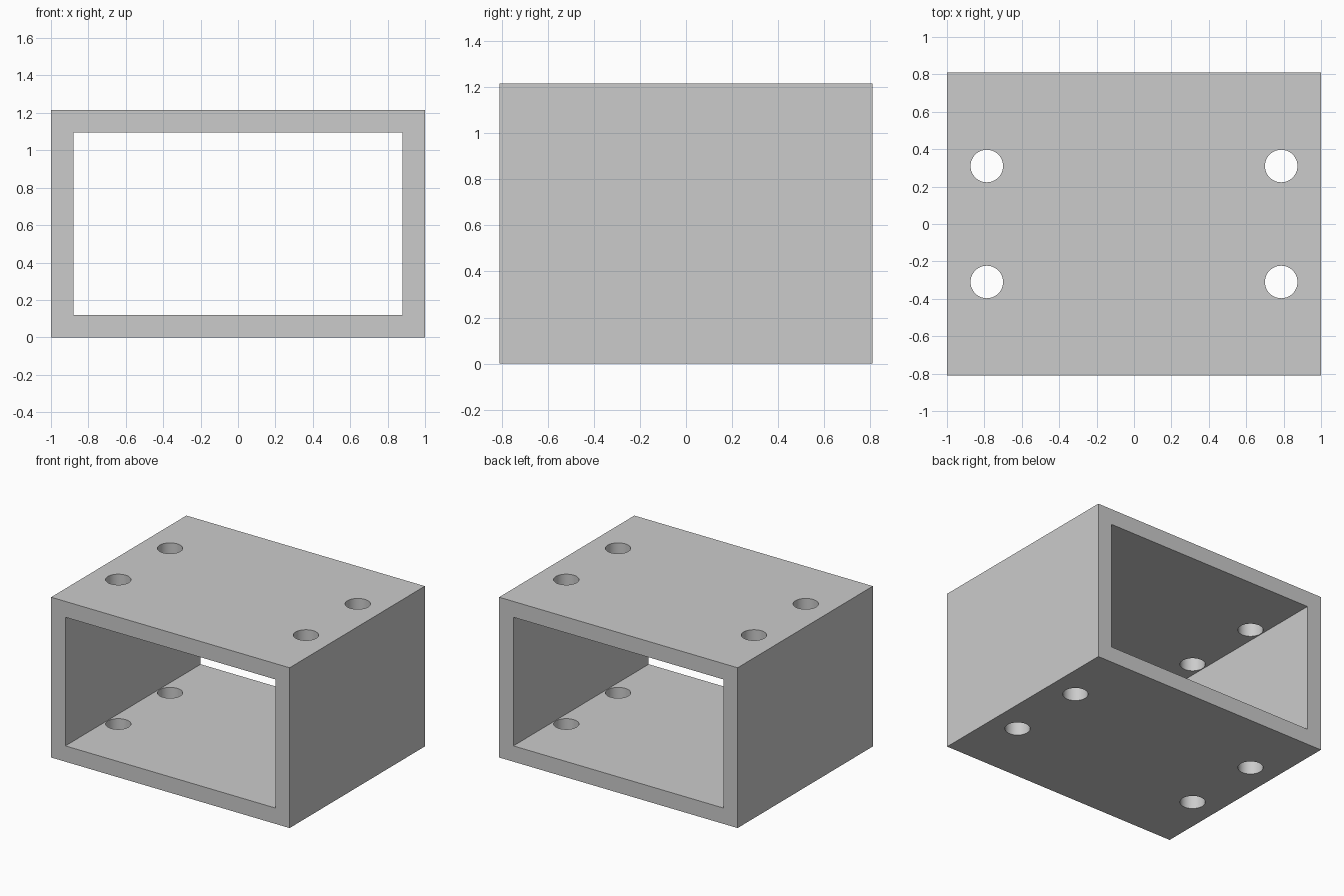
import bpy
import math

if "Cube" in bpy.data.objects:
    bpy.data.objects.remove(bpy.data.objects["Cube"], do_unlink=True)

WIDTH, DEPTH, HEIGHT, WALL = 2.0, 1.62, 1.215, 0.12
HOLE_X, HOLE_Y, HOLE_RADIUS = 0.787, 0.31, 0.087

grey = bpy.data.materials.new("light grey")
grey.use_nodes = True
colour = (0.6, 0.6, 0.6, 1)
grey.diffuse_color = colour
grey.node_tree.nodes["Principled BSDF"].inputs["Base Color"].default_value = colour


def box(name, size):
    bpy.ops.mesh.primitive_cube_add(size=1, location=(0, 0, HEIGHT / 2))
    obj = bpy.context.object
    obj.name = name
    obj.scale = size
    bpy.ops.object.transform_apply(location=False, rotation=False, scale=True)
    obj.data.materials.append(grey)
    return obj


def cut(target, cutter):
    mod = target.modifiers.new(cutter.name, "BOOLEAN")
    mod.operation = "DIFFERENCE"
    mod.solver = "EXACT"
    mod.object = cutter
    bpy.context.view_layer.objects.active = target
    bpy.ops.object.modifier_apply(modifier=mod.name)
    bpy.data.objects.remove(cutter, do_unlink=True)


# Rectangular tube, open at front and back
tube = box("rectangular_tube", (WIDTH, DEPTH, HEIGHT))
cut(tube, box("opening_cutter", (WIDTH - 2 * WALL, DEPTH + 1, HEIGHT - 2 * WALL)))

# Four screw holes through the top and bottom walls
for sx in (-1, 1):
    for sy in (-1, 1):
        bpy.ops.mesh.primitive_cylinder_add(
            vertices=64, radius=HOLE_RADIUS, depth=HEIGHT + 1,
            location=(sx * HOLE_X, sy * HOLE_Y, HEIGHT / 2))
        drill = bpy.context.object
        drill.name = "hole_cutter"
        drill.data.materials.append(grey)
        cut(tube, drill)

# Smooth hole walls with crisp edges
bpy.ops.object.select_all(action="DESELECT")
tube.select_set(True)
bpy.context.view_layer.objects.active = tube
bpy.ops.object.shade_smooth_by_angle(angle=math.radians(30))
